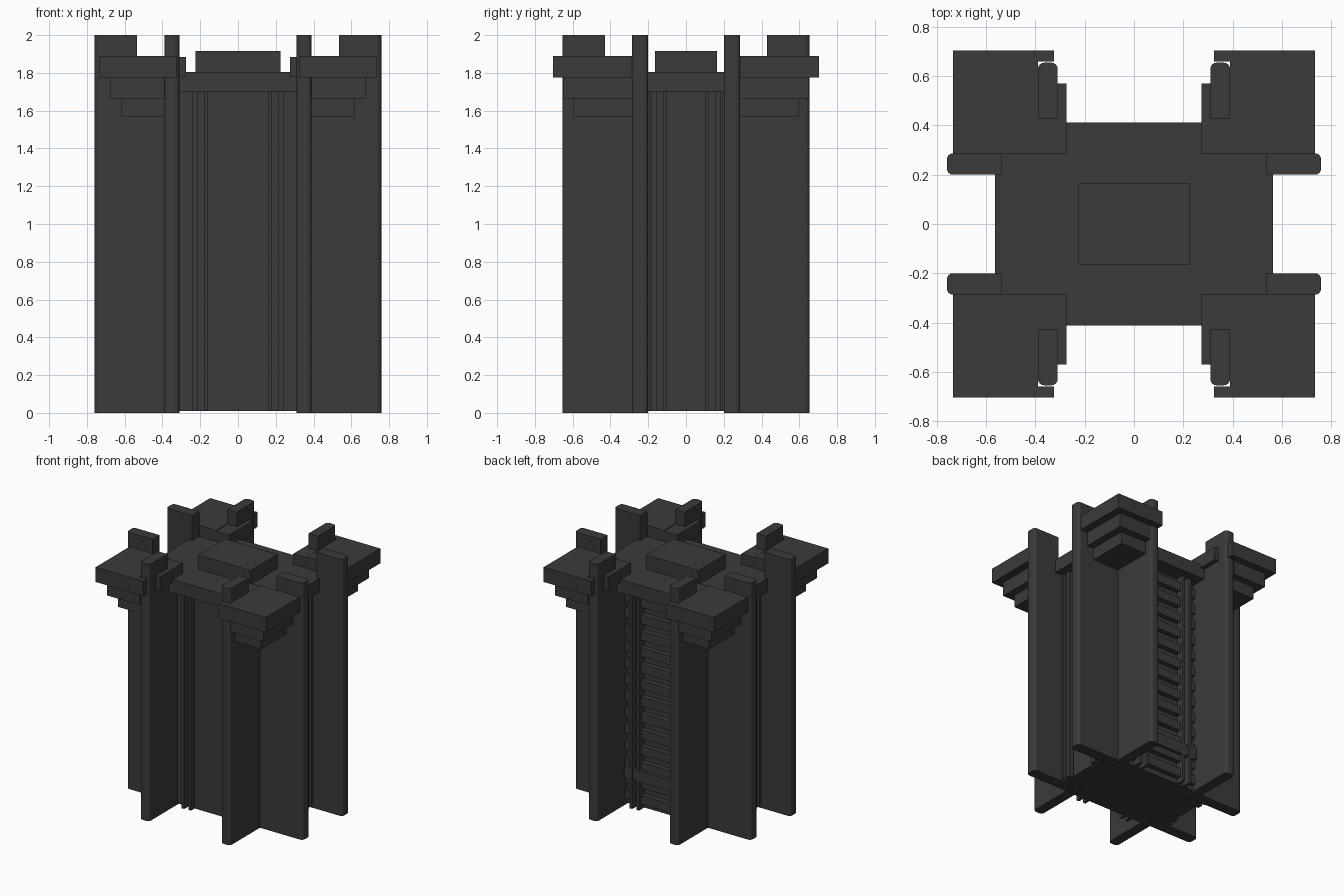
import bpy, bmesh

if "Cube" in bpy.data.objects:
    bpy.data.objects.remove(bpy.data.objects["Cube"])

grey = bpy.data.materials.new("charcoal grey")
grey.diffuse_color = (0.043, 0.043, 0.043, 1)
grey.use_nodes = True
grey.node_tree.nodes["Principled BSDF"].inputs["Base Color"].default_value = grey.diffuse_color


def box(name, x, y, z, round_end=None):
    """Box from three ranges; round_end = (axis, coordinate) of the end whose upright edges are rounded."""
    bm = bmesh.new()
    bmesh.ops.create_cube(bm, size=1)
    for v in bm.verts:
        for i, r in enumerate((x, y, z)):
            v.co[i] = min(r) if v.co[i] < 0 else max(r)
    if round_end:
        axis, c = round_end
        edges = [e for e in bm.edges
                 if all(abs(v.co[axis] - c) < 1e-4 for v in e.verts)
                 and abs(e.verts[0].co.z - e.verts[1].co.z) > 0.01]
        bmesh.ops.bevel(bm, geom=edges, offset=0.025, segments=4, profile=0.5, affect='EDGES')
    bmesh.ops.recalc_face_normals(bm, faces=bm.faces)
    me = bpy.data.meshes.new(name)
    bm.to_mesh(me)
    bm.free()
    me.materials.append(grey)
    ob = bpy.data.objects.new(name, me)
    bpy.context.collection.objects.link(ob)
    return ob


# Core and roof
box("core", (-.46, .46), (-.285, .285), (0.01, 1.75))
box("roof_slab_long", (-.565, .565), (-.287, .287), (1.70, 1.805))
box("roof_slab_deep", (-.31, .31), (-.412, .412), (1.70, 1.805))
box("roof_box", (-.225, .225), (-.165, .165), (1.805, 1.915))

# Four corners: crossing fins, raised fin ends and stepped caps
for sx in (-1, 1):
    for sy in (-1, 1):
        def part(name, x, y, z, end=None):
            if end:
                end = (end[0], end[1] * (sx, sy)[end[0]])
            box(name, (sx * x[0], sx * x[1]), (sy * y[0], sy * y[1]), z, end)

        part("side_fin", (.535, .76), (.2, .287), (0, 2), (0, .76))
        part("side_fin_root", (.31, .536), (.2, .287), (0, 1.805))
        part("end_fin", (.31, .39), (.428, .655), (0, 2), (1, .655))
        part("end_fin_root", (.31, .39), (.2, .43), (0, 1.80))
        part("fin_bracket", (.275, .391), (.287, .43), (1.78, 1.885))
        part("fin_bracket_strip", (.275, .312), (.287, .57), (1.78, 1.885))
        part("cap_block", (.389, .734), (.287, .705), (1.775, 1.89))
        part("cap_lip", (.325, .39), (.66, .705), (1.775, 1.89))
        part("cap_step_middle", (.389, .675), (.287, .65), (1.665, 1.775))
        part("cap_step_lower", (.389, .617), (.287, .595), (1.57, 1.665))

# Upright ribs in the four recesses
for s in (-1, 1):
    for t in (-1, 1):
        box("end_rib_inner", (t * .16, t * .18), (s * .28, s * .35), (0.01, 1.70))
        box("end_rib_outer", (t * .215, t * .24), (s * .28, s * .355), (0.01, 1.70))
        box("side_rib_inner", (s * .45, s * .50), (t * .12, t * .16), (0.01, 1.70))
        box("side_rib_outer", (s * .45, s * .51), (t * .18, t * .195), (0.01, 1.70))
    box("side_panel", (s * .45, s * .475), (-.105, .105), (0.01, 1.70))
box("front_panel", (-.31, .31), (-.305, -.28), (0.01, 1.70))

# Horizontal slats on the back, with one heavier crossbar near the bottom
for i in range(13):
    z = 0.05 + i * 0.128
    box("back_slat", (-.165, .165), (.28, .325), (z, z + .07))
    box("back_slat_end", (-.31, .31), (.28, .31), (z, z + .07))
box("back_crossbar", (-.29, .29), (.28, .348), (.23, .32))
